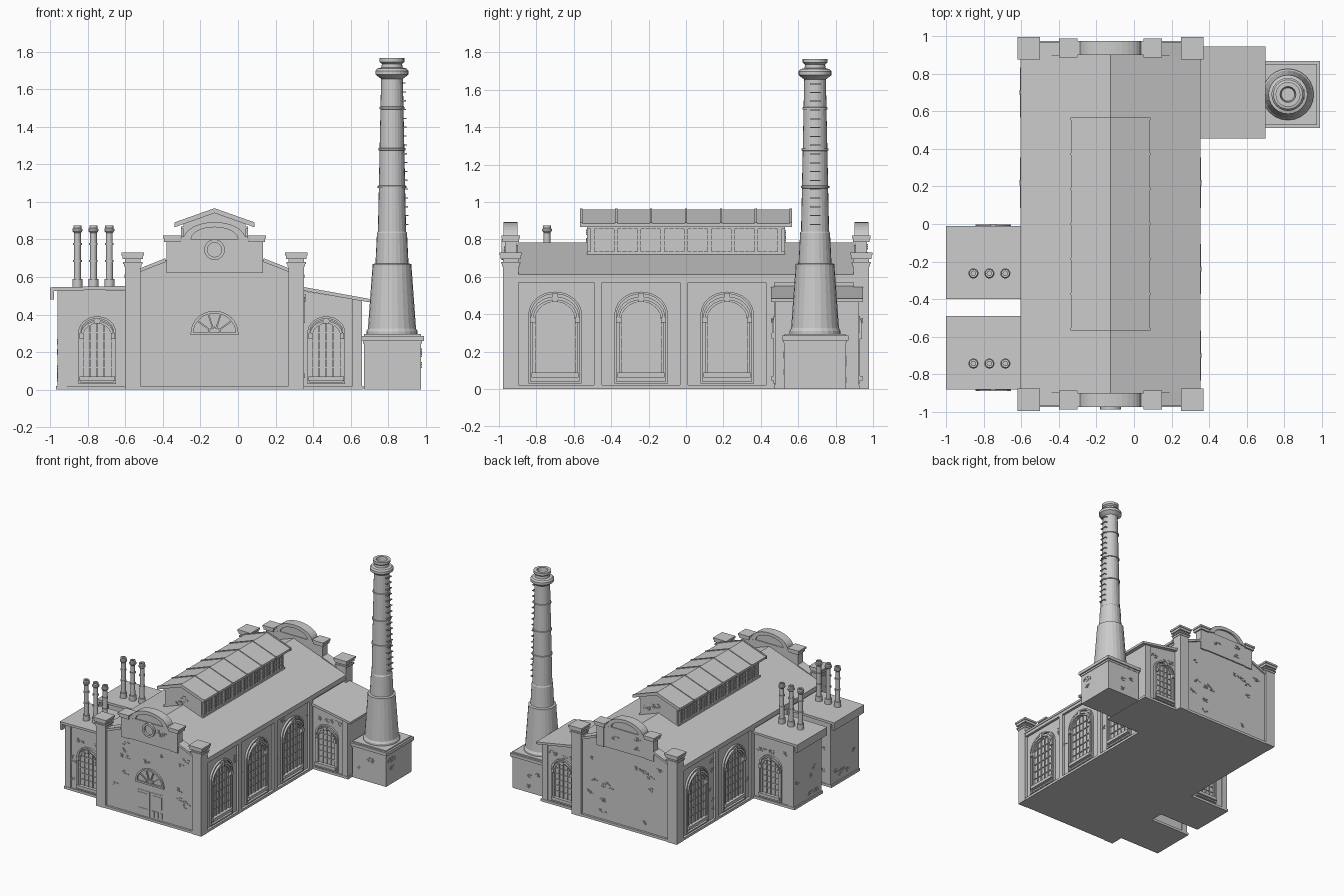
import bpy, bmesh, math, random
from mathutils import Matrix, Vector

if "Cube" in bpy.data.objects:
    bpy.data.objects.remove(bpy.data.objects["Cube"])

random.seed(4)
C = -0.125  # hall centre line


class Part:
    """Collects simple solids in one mesh; frame maps (u, outward, z) to the world."""
    def __init__(self, name):
        self.name, self.bm = name, bmesh.new()

    def face_to(self, x, y, ox, oy):
        self.m = Matrix(((-oy, ox, 0, x), (ox, oy, 0, y), (0, 0, 1, 0), (0, 0, 0, 1)))
        return self

    def prism(self, pts, v0, v1):
        a, b = [[self.bm.verts.new(self.m @ Vector((u, v, z))) for u, z in pts] for v in (v0, v1)]
        self.bm.faces.new(a)
        self.bm.faces.new(b[::-1])
        for i in range(len(a)):
            j = (i + 1) % len(a)
            self.bm.faces.new((a[i], b[i], b[j], a[j]))

    def box(self, u0, u1, v0, v1, z0, z1):
        self.prism([(u0, z0), (u1, z0), (u1, z1), (u0, z1)], v0, v1)

    def band(self, outer, inner, v0, v1, closed=False):
        n = len(outer)
        r = [[self.bm.verts.new(self.m @ Vector((u, v, z))) for u, z in p]
             for p, v in ((outer, v0), (outer, v1), (inner, v1), (inner, v0))]
        for i in range(n if closed else n - 1):
            j = (i + 1) % n
            for k in range(4):
                a, b = r[k], r[(k + 1) % 4]
                self.bm.faces.new((a[i], a[j], b[j], b[i]))
        if not closed:
            for i in (0, -1):
                self.bm.faces.new([q[i] for q in r])

    def lathe(self, x, y, prof, n):
        rings = [[self.bm.verts.new((x + r * math.cos(2 * math.pi * i / n),
                                     y + r * math.sin(2 * math.pi * i / n), z)) for i in range(n)]
                 for r, z in prof]
        for a, b in zip(rings, rings[1:]):
            for i in range(n):
                j = (i + 1) % n
                self.bm.faces.new((a[i], a[j], b[j], b[i]))
        self.bm.faces.new(rings[0])
        self.bm.faces.new(rings[-1])

    def done(self):
        bmesh.ops.recalc_face_normals(self.bm, faces=self.bm.faces)
        me = bpy.data.meshes.new(self.name)
        self.bm.to_mesh(me)
        self.bm.free()
        bpy.context.collection.objects.link(bpy.data.objects.new(self.name, me))


def arc(c, a, zs, zt, n=16):
    return [(c + a * math.cos(math.pi * i / n), zs + (zt - zs) * math.sin(math.pi * i / n)) for i in range(n + 1)]


def arch(c, a, z0, zs, zt):
    return [(c + a, z0)] + arc(c, a, zs, zt) + [(c - a, z0)]


def window(p, c, v, w, z0, zt, cols, rows):
    """Arched window with outer trim, jamb, hood, keystone, sill and glazing bars."""
    a, g = w / 2, w * 0.37
    zs, gt = zt - a * 0.85, zt - w * 0.19
    gs, g0 = gt - g * 0.9, z0 + w * 0.2
    p.band(arch(c, a, z0, zs, zt), arch(c, a - .012, z0 + .01, zs, zt - .012), v, v + .016, True)
    p.band(arch(c, g + .014, g0 - .01, gs, gt + .014), arch(c, g, g0, gs, gt), v, v + .012, True)
    p.band(arc(c, g + w * .08, gs + .01, gt + w * .1), arc(c, g + .01, gs + .01, gt + .01), v, v + .024)
    p.box(c - .014, c + .014, v, v + .03, gt, zt - .01)
    p.box(c - g - .02, c + g + .02, v, v + .028, g0 - .025, g0)
    for s in (-1, 1):
        p.box(c + s * (g + w * .05) - w * .05, c + s * (g + w * .05) + w * .05, v, v + .027, gs - .015, gs + .015)
    for i in range(1, cols):
        u = -g + 2 * g * i / cols
        p.box(c + u - .003, c + u + .003, v, v + .008, g0, gs + (gt - gs) * math.sqrt(1 - (u / g) ** 2))
    for i in range(1, rows):
        z = g0 + (gt - g0) * i / rows
        k = g if z < gs else g * math.sqrt(1 - ((z - gs) / (gt - gs)) ** 2)
        p.box(c - k, c + k, v, v + .007, z - .003, z + .003)


def bricks(p, u0, u1, z0, z1, v, n, avoid=()):
    """Small clusters of proud bricks, kept off the openings."""
    for _ in range(n):
        for _ in range(20):
            u, z = random.uniform(u0, u1 - .07), random.uniform(z0, z1 - .04)
            if all(abs(u + .03 - c) > h + .035 or z > t for c, h, t in avoid):
                break
        else:
            continue
        for row in range(3):
            for k in range(random.randint(1, 2)):
                b = u + .01 * random.randint(0, 2) + k * .024
                p.box(b, b + .02, v - .002, v + .004, z + row * .011, z + row * .011 + .008)


# hall body and pitched roof
p = Part("hall_body").face_to(C, 0, 0, -1)
p.prism([(-.455, 0), (.455, 0), (.455, .61), (0, .77), (-.455, .61)], -.94, .94)
p.box(-.475, .475, -.975, .975, 0, .02)
p.done()
p = Part("hall_roof").face_to(C, 0, 0, -1)
p.prism([(-.48, .595), (.48, .595), (.48, .612), (0, .782), (-.48, .612)], -.9, .9)
p.done()

# side bays: pilasters, top beam, arched windows
walls, wins, brk = Part("side_pilasters"), Part("windows"), Part("proud_bricks")
for s in (-1, 1):
    for q in (walls, wins, brk):
        q.face_to(C, 0, s, 0)
    for y in (-.47, -.01, .45):
        walls.box(y * s - .022, y * s + .022, .45, .475, 0, .58)
    walls.box(-.92, .92, .45, .475, .57, .61)
    spots = [y * s for y in ((-.70, -.24, .22) if s > 0 else (.22, .70))]
    for y in spots:
        window(wins, y, .455, .285, .03, .52, 5, 6)
    bricks(brk, -.9, .9, .04, .56, .455, 14, [(y, .14, .5) for y in spots])
walls.done()

# gable facades at both ends
g = Part("gable_facades")
for s in (-1, 1):
    g.face_to(C, 0, 0, s)
    brk.face_to(C, 0, 0, s)
    g.prism([(-.46, 0), (.46, 0), (.46, .61), (.27, .69), (-.27, .69), (-.46, .61)], .9, .958)
    g.prism(arch(0, .15, .79, .80, .875), .91, .96)
    g.box(-.195, .195, .905, .968, .625, .80)
    g.band(arc(0, .165, .80, .892), arc(0, .125, .80, .865), .90, .975)
    for k in (-1, 1):
        g.box(k * .18 - .03, k * .18 + .03, .90, .975, .795, .815)
        g.prism([(k * .40, .625), (k * .26, .68), (k * .26, .70), (k * .40, .645)], .895, .97)
        # corner posts and inner posts with stepped caps
        for c, w, z0, zt in ((.435, .042, 0, .73), (.225, .032, .62, .82)):
            c *= k
            g.box(c - w, c + w, .937 - w, .937 + w, z0, zt - .01)
            for d, h0, h1 in ((.004, .075, .06), (.01, .06, .05), (.012, .035, .015), (.018, .015, 0)):
                if zt < .8 or h0 < .04:
                    g.box(c - w - d, c + w + d, .937 - w - d, .937 + w + d, zt - h0, zt - h1)
    bricks(brk, -.38, .38, .03, .60, .958, 14, [(0, .14, .45)] if s < 0 else [])
    bricks(brk, -.17, .17, .65, .79, .968, 3, [(0, .05, .8)])
g.done()

# entrance: fan light, double door, round window
p = Part("entrance").face_to(C, 0, 0, -1)
v = .957
p.band(arc(0, .127, .30, .42), arc(0, .113, .30, .406), v, v + .015)
p.box(-.127, .127, v, v + .015, .29, .304)
p.band(arc(0, .035, .30, .335), arc(0, .027, .30, .327), v, v + .01)
for t in (36, 72, 108, 144):
    d, n = Vector((math.cos(math.radians(t)), math.sin(math.radians(t)))), Vector((-math.sin(math.radians(t)), math.cos(math.radians(t)))) * .004
    a, b, o = d * .03, d * .117, Vector((0, .30))
    p.prism([o + a + n, o + b + n, o + b - n, o + a - n], v, v + .01)
for k in (-1, 1):
    p.box(k * .062 - .059, k * .062 + .059, v, v + .004, .02, .23)
    for i in (-1, 0, 1):
        p.box(k * .062 + i * .036 - .013, k * .062 + i * .036 + .013, v, v + .008, .035, .085)
    p.box(k * .062 - .045, k * .062 + .045, v, v + .007, .11, .21)
circ = lambda r: [(r * math.cos(i * math.pi / 12), .745 + r * math.sin(i * math.pi / 12)) for i in range(24)]
p.band(circ(.055), circ(.038), v, v + .03, True)
p.done()

# roof lantern with glazed sides and ribbed roof
p = Part("roof_lantern").face_to(C, 0, 0, -1)
p.prism([(-.165, .70), (.165, .70), (.165, .89), (0, .95), (-.165, .89)], -.53, .53)
chev = lambda w, z, t: [(-w, z), (0, z + .075), (w, z), (w, z - t), (0, z + .075 - t), (-w, z - t)]
p.prism(chev(.21, .885, .018), -.565, .565)
for i in range(7):
    y = -.56 + i * 1.12 / 6
    p.prism(chev(.212, .891, .026), y - .006, y + .006)
for s in (-1, 1):
    p.face_to(C, 0, s, 0)
    p.box(-.53, .53, .16, .178, .72, .735)
    p.box(-.53, .53, .16, .178, .855, .87)
    for i in range(9):
        y = -.5 + i * .125
        p.box(y - .01, y + .01, .16, .178, .72, .87)
        if i < 8:
            for k in (1, 2, 3):
                p.box(y + k * .031 - .003, y + k * .031 + .003, .16, .171, .73, .86)
    for z in (.765, .795, .825):
        p.box(-.5, .5, .16, .17, z - .003, z + .003)
    brk.face_to(C, 0, 0, s)
    bricks(brk, -.15, .15, .77, .87, .53, 3)
p.done()

# left annexes with vent pipes
p, pipes = Part("left_annexes"), Part("vent_pipes")
for y in (-.685, -.205):
    p.face_to(0, y, 0, -1)
    p.box(-.95, -.57, -.175, .175, 0, .53)
    p.box(-.96, -.91, -.182, .182, 0, .53)
    p.box(-.97, -.57, -.185, .185, 0, .02)
    p.prism([(-1, .525), (-.57, .535), (-.57, .552), (-1, .545)], -.195, .195)
    p.box(-1, -.98, -.195, .195, .48, .545)
    brk.face_to(0, y, 0, -1)
    bricks(brk, -.94, -.6, .04, .5, .175, 5, [(-.75, .1, .39)])
    brk.face_to(0, y, 0, 1)
    bricks(brk, .6, .94, .04, .5, .175, 4, [(.75, .1, .39)])
    brk.face_to(0, y, -1, 0)
    bricks(brk, -.16, .16, .04, .45, .96, 5)
    for x in (-.855, -.77, -.685):
        pipes.lathe(x, y - .058, [(.027, .54), (.027, .59), (.019, .59), (.018, .68), (.023, .68), (.023, .69), (.018, .69), (.018, .77), (.023, .77), (.023, .78), (.018, .78),
                    (.018, .835), (.027, .845), (.027, .855), (.022, .86), (.022, .875), (.012, .875), (.012, .84)], 14)
window(wins.face_to(0, -.685, 0, -1), -.75, .175, .2, .03, .39, 4, 6)
window(wins.face_to(0, -.205, 0, 1), .75, .175, .2, .03, .39, 4, 6)
p.done()
pipes.done()

# right annex with lean-to roof
p = Part("right_annex").face_to(0, .70, 0, -1)
p.prism([(.32, 0), (.65, 0), (.65, .475), (.32, .53)], -.215, .215)
p.prism([(.61, 0), (.66, 0), (.66, .475), (.61, .485)], -.225, .225)
p.box(.32, .668, -.228, .228, 0, .02)
p.prism([(.33, .53), (.70, .465), (.70, .483), (.33, .55)], -.245, .245)
p.done()
for s in (-1, 1):
    window(wins.face_to(0, .70, 0, s), -s * .47, .215, .2, .03, .39, 4, 6)
    brk.face_to(0, .70, 0, s)
    bricks(brk, *sorted((-s * .35, -s * .62)), .04, .46, .215, 5, [(-s * .47, .1, .39)])
wins.done()

# chimney base, stack and ladder rungs
X, Y = .82, .69
p = Part("chimney_base").face_to(X, Y, 0, -1)
p.box(-.15, .155, -.165, .165, 0, .25)
for d, z0, z1 in ((.0, .245, .26), (.01, .26, .285), (-.005, .285, .295)):
    p.box(-.155 - d, .16 + d, -.168 - d, .168 + d, z0, z1)
p.done()
for ox, oy, d in ((0, -1, .165), (1, 0, .155), (0, 1, .165)):
    brk.face_to(X, Y, ox, oy)
    bricks(brk, -.14, .14, .03, .23, d, 3)
brk.done()
prof = [(.137, .285), (.137, .31), (.128, .325), (.104, .655), (.104, .668), (.088, .672), (.080, .835), (.075, .842)]
for z in (1.08, 1.28, 1.50):
    r = .075 - (z - .842) * .021
    prof += [(r, z - .007), (r + .006, z - .005), (r + .006, z + .005), (r, z + .007)]
prof += [(.058, 1.655), (.075, 1.668), (.088, 1.678), (.088, 1.698), (.078, 1.71), (.056, 1.715), (.054, 1.735), (.066, 1.745), (.066, 1.765), (.042, 1.765), (.035, 1.68)]
p = Part("chimney_stack")
p.lathe(X, Y, prof, 24)
p.done()
p = Part("ladder_rungs").face_to(X, Y, 1, 0)
for i in range(17):
    z = .88 + i * .047
    r = .075 - (z - .842) * .021
    p.box(-.027, .027, r + .008, r + .014, z - .003, z + .003)
    for k in (-.025, .025):
        p.box(k - .003, k + .003, r - .012, r + .014, z - .003, z + .003)
p.done()
